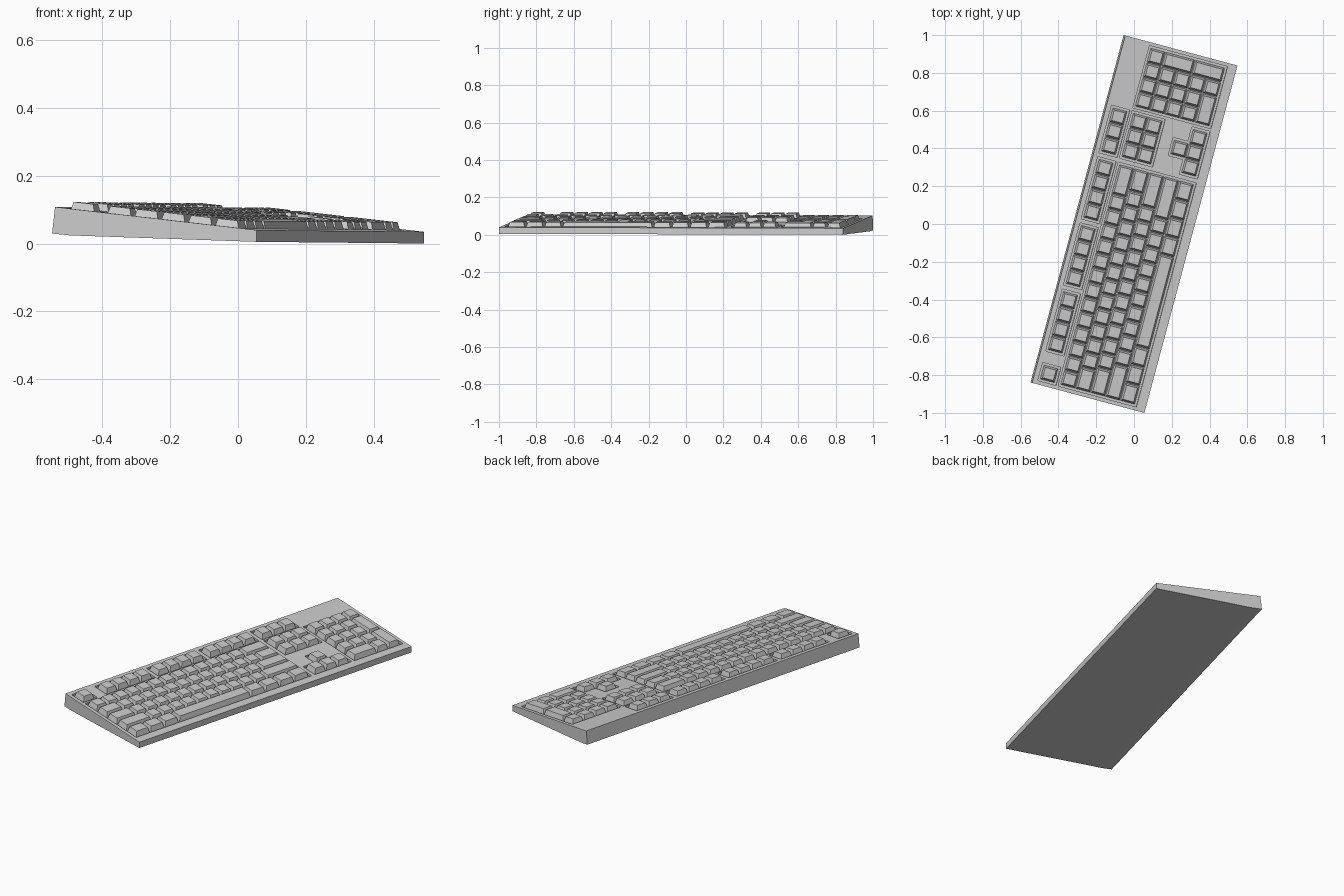
import bpy, bmesh, math

if "Cube" in bpy.data.objects:
    bpy.data.objects.remove(bpy.data.objects["Cube"])

P, PV = 0.0806, 0.082            # key pitch across / in depth
HL, HW = 0.952, 0.312            # half length / half depth of case
S = 0.1106                       # slope of the top face
CA, SA = math.cos(math.radians(75)), math.sin(math.radians(75))
LEFT, NAV, PAD = -0.923, 0.326, 0.602
ROWS = [0.115 - PV * i for i in range(5)]
FROW = 0.227


def place(u, v, z):
    """Keyboard coordinates (right, back, up) to world."""
    return (u * CA - v * SA, u * SA + v * CA, z - 0.0025 * u / HL)


def on_top(u, v, h):
    """Point at height h over the sloping top face."""
    return place(u, v - h * S, 0.037 + (v + HW) * S + h)


def loft(bm, lower, upper):
    a = [bm.verts.new(p) for p in lower]
    b = [bm.verts.new(p) for p in upper]
    bm.faces.new(a[::-1])
    bm.faces.new(b)
    n = len(a)
    for i in range(n):
        j = (i + 1) % n
        bm.faces.new((a[i], a[j], b[j], b[i]))


def finish(bm, name):
    bmesh.ops.recalc_face_normals(bm, faces=bm.faces)
    me = bpy.data.meshes.new(name)
    bm.to_mesh(me)
    bm.free()
    ob = bpy.data.objects.new(name, me)
    bpy.context.collection.objects.link(ob)
    return ob


def rect(u0, u1, v0, v1):
    return [(u0, v0), (u1, v0), (u1, v1), (u0, v1)]


def keys(name, items):
    """Tapered keycaps; items are (left, width in units, row centre, height in units)."""
    bm = bmesh.new()
    for left, w, vc, hgt in items:
        u0, u1 = left + 0.002, left + w * P - 0.002
        v0, v1 = vc - hgt * PV / 2 + 0.002, vc + hgt * PV / 2 - 0.002
        low = rect(u0, u1, v0, v1)
        top = rect(u0 + 0.010, u1 - 0.010, v0 + 0.012, v1 - 0.007)
        loft(bm, [on_top(u, v, -0.014) for u, v in low],
             [on_top(u, v, 0.020) for u, v in top])
    return finish(bm, name)


# case: side profile stretched along the length
profile = [(-HW, 0.0025), (0.258, 0.0215), (HW, 0.027), (0.303, 0.105), (-HW, 0.037)]
bm = bmesh.new()
loft(bm, [place(-HL, v, z) for v, z in profile], [place(HL, v, z) for v, z in profile])
case = finish(bm, "case")

# shallow wells around each key block
M = 0.009
vb, vt = ROWS[4] - PV / 2 - M, ROWS[0] + PV / 2 + M
f0, f1 = FROW - PV / 2 - M, FROW + PV / 2 + M
wells = [rect(LEFT - M, LEFT + 15 * P + M, vb, vt),
         rect(PAD - M, PAD + 4 * P + M, vb, vt),
         rect(NAV - M, NAV + 3 * P + M, ROWS[1] - PV / 2 - M, vt)]
frow_groups = [(LEFT, 1)] + [(LEFT + k * P, 4) for k in (2, 6.5, 11)] + [(NAV, 3)]
wells += [rect(a - M, a + n * P + M, f0, f1) for a, n in frow_groups]
a0, a1, b0, b1 = NAV - M, NAV + 3 * P + M, NAV + P - M, NAV + 2 * P + M
vm, vu = ROWS[4] + PV / 2 + M, ROWS[3] + PV / 2 + M
wells.append([(a0, vb), (a1, vb), (a1, vm), (b1, vm), (b1, vu), (b0, vu), (b0, vm), (a0, vm)])
bm = bmesh.new()
for poly in wells:
    loft(bm, [on_top(u, v, -0.012) for u, v in poly], [on_top(u, v, 0.04) for u, v in poly])
cutter = finish(bm, "well_cutter")
cutter.hide_render = True
mod = case.modifiers.new("wells", 'BOOLEAN')
mod.operation, mod.object, mod.solver = 'DIFFERENCE', cutter, 'EXACT'
dg = bpy.context.evaluated_depsgraph_get()
cut = bpy.data.meshes.new_from_object(case.evaluated_get(dg))
case.modifiers.clear()
case.data = cut
bpy.data.objects.remove(cutter)

# main typing block: key widths row by row
layout = [[1] * 13 + [2],
          [1.5] + [1] * 12 + [1.5],
          [1.75] + [1] * 11 + [2.25],
          [2.25] + [1] * 10 + [2.75],
          [1.25] * 3 + [6.25] + [1.25] * 4]
main = []
for v, widths in zip(ROWS, layout):
    u = LEFT
    for w in widths:
        main.append((u, w, v, 1))
        u += w * P
keys("main_keys", main)

# function row
keys("function_keys", [(a + i * P, 1, FROW, 1) for a, n in frow_groups for i in range(n)])

# navigation and arrow keys
keys("navigation_keys", [(NAV + i * P, 1, ROWS[r], 1) for r in range(2) for i in range(3)])
keys("arrow_keys", [(NAV + i * P, 1, ROWS[4], 1) for i in range(3)] + [(NAV + P, 1, ROWS[3], 1)])

# number pad with tall right-hand keys and a wide zero
pad = [(PAD + i * P, 1, ROWS[r], 1) for r in range(4) for i in range(3)]
pad += [(PAD + 3 * P, 1, ROWS[0], 1),
        (PAD + 3 * P, 1, (ROWS[1] + ROWS[2]) / 2, 2),
        (PAD + 3 * P, 1, (ROWS[3] + ROWS[4]) / 2, 2),
        (PAD, 2, ROWS[4], 1), (PAD + 2 * P, 1, ROWS[4], 1)]
keys("number_pad_keys", pad)
